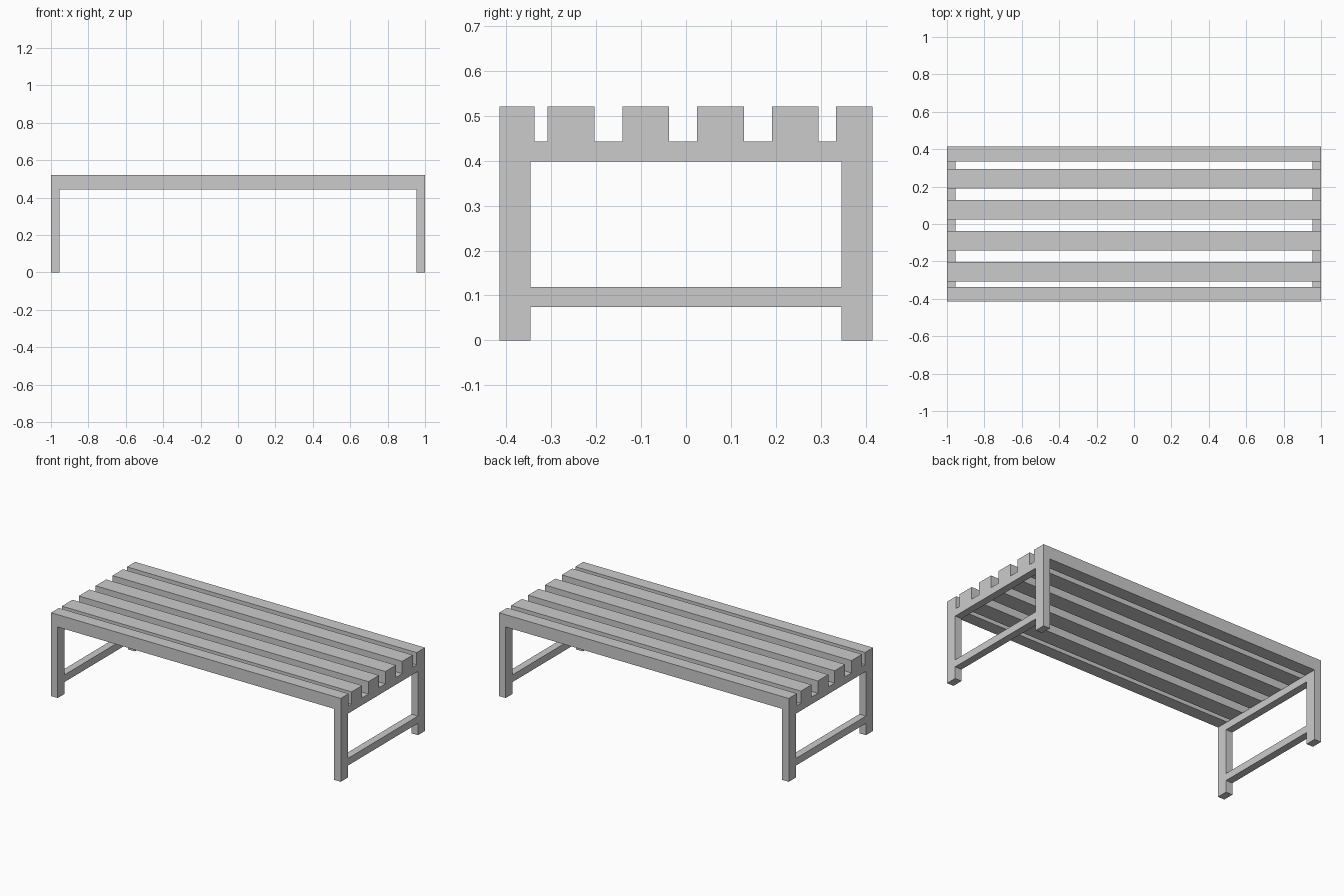
import bpy, bmesh

if "Cube" in bpy.data.objects:
    bpy.data.objects.remove(bpy.data.objects["Cube"])


def box(name, x0, x1, y0, y1, z0, z1):
    """Axis-aligned box between two corners."""
    bm = bmesh.new()
    bmesh.ops.create_cube(bm, size=1)
    for v in bm.verts:
        v.co.x = x1 if v.co.x > 0 else x0
        v.co.y = y1 if v.co.y > 0 else y0
        v.co.z = z1 if v.co.z > 0 else z0
    mesh = bpy.data.meshes.new(name)
    bm.to_mesh(mesh)
    bm.free()
    ob = bpy.data.objects.new(name, mesh)
    bpy.context.collection.objects.link(ob)
    return ob


L, W = 1.0, 0.415              # half length and half width
T = 0.046                      # thickness of the end frames
SEAT, TOP = 0.443, 0.52        # underside and top of the slats
LEG_IN = 0.346                 # inner face of the legs

# Narrow outer slats, front and back
box("front_edge_slat", -L, L, -W, -0.337, SEAT, TOP)
box("back_edge_slat", -L, L, 0.334, W, SEAT, TOP)

# Four wide inner slats, evenly spaced
for i in range(4):
    y = -0.2555 + i * 0.1662
    box(f"inner_slat_{i + 1}", -L, L, y - 0.052, y + 0.052, SEAT, TOP)

# End frames: two legs, a top rail and a low stretcher on each side
for side, x0, x1 in (("left", -L, -L + T), ("right", L - T, L)):
    box(f"{side}_front_leg", x0, x1, -W, -LEG_IN, 0, SEAT)
    box(f"{side}_back_leg", x0, x1, LEG_IN, W, 0, SEAT)
    box(f"{side}_top_rail", x0, x1, -LEG_IN, LEG_IN, 0.398, SEAT)
    box(f"{side}_stretcher", x0, x1, -LEG_IN, LEG_IN, 0.074, 0.119)
